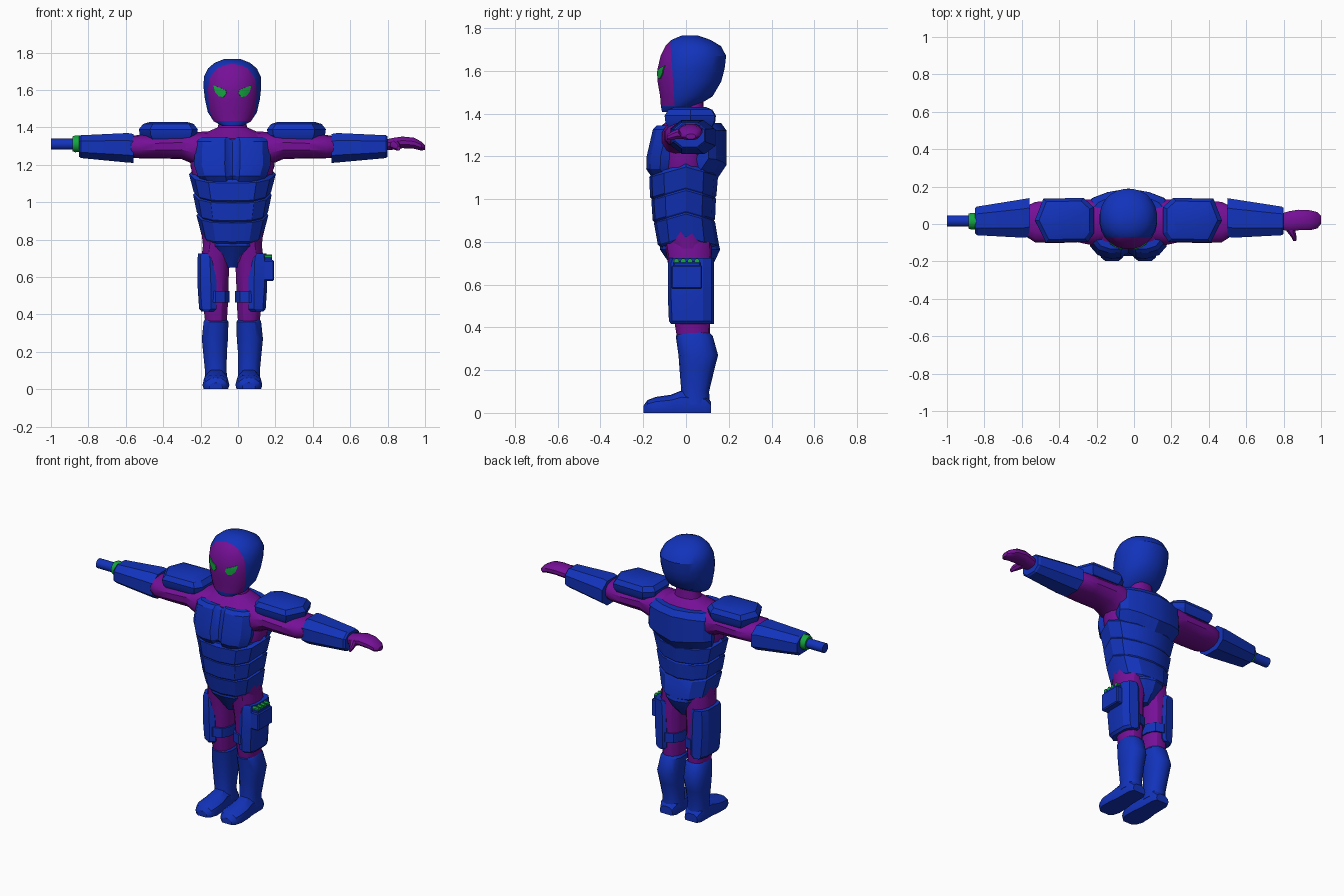
import bpy, bmesh, math
from mathutils import Vector
from mathutils.bvhtree import BVHTree

CX = -0.03  # body centre line


def material(name, rgb):
    m = bpy.data.materials.new(name)
    m.diffuse_color = (*rgb, 1)
    return m


BLUE = material("armour blue", (0.006, 0.033, 0.50))
PURPLE = material("suit purple", (0.18, 0.005, 0.31))
GREEN = material("bright green", (0.007, 0.38, 0.05))


def finish(bm, name, mats, angle=32):
    bmesh.ops.recalc_face_normals(bm, faces=bm.faces)
    me = bpy.data.meshes.new(name)
    bm.to_mesh(me)
    bm.free()
    ob = bpy.data.objects.new(name, me)
    bpy.context.collection.objects.link(ob)
    for m in mats:
        me.materials.append(m)
    bpy.ops.object.select_all(action='DESELECT')
    ob.select_set(True)
    bpy.context.view_layer.objects.active = ob
    bpy.ops.object.shade_smooth_by_angle(angle=math.radians(angle))
    return ob


def loft_bm(rings):
    bm = bmesh.new()
    vs = [[bm.verts.new(p) for p in r] for r in rings]
    n = len(rings[0])
    for a, b in zip(vs, vs[1:]):
        for i in range(n):
            j = (i + 1) % n
            bm.faces.new((a[i], a[j], b[j], b[i]))
    bm.faces.new(vs[0])
    bm.faces.new(vs[-1])
    return bm


def loft(name, rings, mat, side=1, angle=32, cx=CX):
    rings = [[(cx + side * p[0], p[1], p[2]) for p in r] for r in rings]
    return finish(loft_bm(rings), name, [mat], angle)


def oval(n, a0, a1, b0, b1, power=1.0):
    """Superellipse points between two extents on each axis."""
    out = []
    for i in range(n):
        t = 2 * math.pi * (i + 0.5) / n
        c, s = math.cos(t), math.sin(t)
        c = math.copysign(abs(c) ** power, c)
        s = math.copysign(abs(s) ** power, s)
        out.append(((a0 + a1) / 2 + c * (a1 - a0) / 2, (b0 + b1) / 2 + s * (b1 - b0) / 2))
    return out


def zring(z, x0, x1, y0, y1, n=14, power=0.85):
    return [(x, y, z) for x, y in oval(n, x0, x1, y0, y1, power)]


def xring(x, y0, y1, z0, z1, n=14, power=0.85):
    return [(x, y, z) for y, z in oval(n, y0, y1, z0, z1, power)]


def mirrored(half):
    """Close a half outline that starts and ends on the centre line."""
    return half + [(-x, y) for x, y in half[-2:0:-1]]


def band_ring(z, w, f, b, droop=0.045):
    """Angular waist section, keeled at the back, drooping front and back."""
    half = [(0, f), (0.55 * w, f + 0.012), (0.86 * w, f * 0.6), (w, 0.0),
            (0.88 * w, b * 0.55), (0.5 * w, b * 0.88), (0, b)]
    return [(x, y, z - droop * abs(y) / 0.16) for x, y in mirrored(half)]


# --- Torso suit, neck and shoulders
loft("torso_suit", [zring(z, -w, w, f, b, 18) for z, w, f, b in (
    (0.68, 0.10, -0.06, 0.10), (0.73, 0.155, -0.09, 0.12), (0.82, 0.165, -0.115, 0.12),
    (1.00, 0.18, -0.12, 0.11), (1.14, 0.215, -0.13, 0.12), (1.25, 0.235, -0.13, 0.13),
    (1.34, 0.20, -0.12, 0.13), (1.37, 0.15, -0.08, 0.11), (1.40, 0.08, -0.045, 0.085),
    (1.48, 0.06, -0.035, 0.08))], PURPLE)

# --- Rib bands
for i, (z0, z1, w0, w1, f0, f1, b0, b1) in enumerate((
        (1.165, 1.04, 0.232, 0.207, -0.172, -0.168, 0.150, 0.142),
        (1.055, 0.93, 0.210, 0.190, -0.162, -0.156, 0.140, 0.136),
        (0.945, 0.81, 0.192, 0.165, -0.150, -0.132, 0.136, 0.155))):
    loft(f"rib_band_{i + 1}", [
        band_ring(z0, w0 - 0.014, f0 + 0.012, b0 - 0.01), band_ring(z0 - 0.015, w0, f0, b0),
        band_ring(z1 + 0.015, w1, f1, b1), band_ring(z1, w1 - 0.012, f1 + 0.012, b1 - 0.01)], BLUE, angle=25)

# --- Pelvis guard
loft("pelvis_guard", [band_ring(z, w, f, b, 0) for z, w, f, b in (
    (0.83, 0.150, -0.118, 0.140), (0.765, 0.135, -0.122, 0.160), (0.71, 0.085, -0.085, 0.135),
    (0.65, 0.035, -0.05, 0.085))], BLUE, angle=25)


# --- Chest plate with a centre groove, and keeled back plate
def chest_ring(z, w, f):
    half = [(0, f + 0.028), (0.09 * w, f + 0.022), (0.2 * w, f + 0.002), (0.5 * w, f),
            (0.8 * w, f + 0.018), (w, f + 0.065), (0.9 * w, -0.03), (0, -0.03)]
    return [(x, y, z) for x, y in mirrored(half)]


def back_ring(z, w, b):
    half = [(0, b), (0.5 * w, b - 0.02), (0.85 * w, b - 0.05), (w, b - 0.085),
            (0.9 * w, 0.03), (0, 0.03)]
    return [(x, y, z - 0.03 * (1 - abs(x) / w) * (z < 1.2)) for x, y in mirrored(half)]


loft("chest_plate", [chest_ring(*r) for r in (
    (1.345, 0.185, -0.135), (1.325, 0.20, -0.155), (1.20, 0.205, -0.184),
    (1.14, 0.185, -0.186), (1.11, 0.16, -0.165))], BLUE, angle=25)
loft("back_plate", [back_ring(*r) for r in (
    (1.355, 0.19, 0.165), (1.32, 0.22, 0.190), (1.19, 0.225, 0.190), (1.13, 0.20, 0.150))], BLUE, angle=25)

# --- Head: helmet shell with the mask cut into its front
bm = loft_bm([[(x + CX, y, z) for x, y, z in zring(z, -w, w, f, b, 24, 0.95)] for z, w, f, b in (
    (1.408, 0.055, -0.112, -0.03), (1.432, 0.10, -0.118, 0.045), (1.48, 0.132, -0.122, 0.125),
    (1.55, 0.148, -0.134, 0.166), (1.61, 0.155, -0.134, 0.182), (1.67, 0.154, -0.120, 0.189),
    (1.715, 0.132, -0.098, 0.165), (1.745, 0.096, -0.068, 0.115), (1.765, 0.045, -0.02, 0.055))])
mask_no = Vector((0, -1, -0.07)).normalized()
mask_co = Vector((0, -0.064, 1.6))
for co, no in ((mask_co, mask_no), (Vector((0, 0, 1.435)), Vector((0, 0, 1)))):
    bmesh.ops.bisect_plane(bm, geom=bm.verts[:] + bm.edges[:] + bm.faces[:], plane_co=co, plane_no=no)
for f in bm.faces:
    c = f.calc_center_median()
    f.material_index = int((c - mask_co).dot(mask_no) > 0 and c.z > 1.435)
surface = BVHTree.FromBMesh(bm)
finish(bm, "helmet_and_mask", [BLUE, PURPLE])

# --- Eyes: thin plates laid on the mask
outline = [(0.10, 1.625), (0.065, 1.612), (0.035, 1.60), (0.03, 1.582), (0.045, 1.563),
           (0.07, 1.565), (0.09, 1.588), (0.095, 1.605)]
for side, label in ((1, "right"), (-1, "left")):
    bm = bmesh.new()
    pts = [(0.066, 1.588)] + [(0.066 + (x - 0.066) * 0.5, 1.588 + (z - 1.588) * 0.5) for x, z in outline] + outline
    vs = []
    for x, z in pts:
        hit = surface.ray_cast(Vector((CX + side * x, -1, z)), Vector((0, 1, 0)))[0]
        vs.append(bm.verts.new(hit + Vector((side * 0.002, -0.005, 0))))
    n = len(outline)
    for i in range(n):
        j = (i + 1) % n
        bm.faces.new((vs[0], vs[1 + i], vs[1 + j]))
        bm.faces.new((vs[1 + i], vs[1 + n + i], vs[1 + n + j], vs[1 + j]))
    bmesh.ops.recalc_face_normals(bm, faces=bm.faces)
    if sum(f.normal.y for f in bm.faces) > 0:
        bmesh.ops.reverse_faces(bm, faces=bm.faces)
    bmesh.ops.solidify(bm, geom=bm.faces[:], thickness=0.006)
    finish(bm, f"eye_{label}", [GREEN])

# --- Limbs, built once per side
for s, label in ((1, "right"), (-1, "left")):
    # Upper arm
    loft(f"upper_arm_{label}", [xring(*r) for r in (
        (0.10, -0.10, 0.12, 1.14, 1.38), (0.20, -0.115, 0.135, 1.20, 1.375), (0.27, -0.10, 0.13, 1.23, 1.37),
        (0.40, -0.105, 0.13, 1.235, 1.36), (0.50, -0.10, 0.12, 1.235, 1.36), (0.56, -0.06, 0.09, 1.24, 1.35))],
        PURPLE, s)
    # Shoulder pad
    pad = [(0.185, -0.05), (0.215, -0.095), (0.44, -0.10), (0.50, 0.02), (0.455, 0.135), (0.24, 0.14), (0.185, 0.09)]
    loft(f"shoulder_pad_{label}", [
        [(0.34 + (x - 0.34) * k, 0.02 + (y - 0.02) * k, z) for x, y in pad]
        for k, z in ((0.86, 1.335), (0.97, 1.36), (1.0, 1.39), (0.86, 1.418), (0.62, 1.43))], BLUE, s, 25)
    # Forearm guard
    end = 0.83 if s > 0 else 0.82
    loft(f"forearm_guard_{label}", [xring(*r, 8, 0.8) for r in (
        (0.53, -0.075, 0.145, 1.205, 1.37), (0.56, -0.08, 0.14, 1.207, 1.375),
        (end - 0.01, -0.065, 0.098, 1.232, 1.362), (end, -0.055, 0.09, 1.24, 1.355))], BLUE, s, 25)
    # Leg suit
    loft(f"leg_suit_{label}", [zring(*r) for r in (
        (0.80, 0.01, 0.155, -0.10, 0.12), (0.70, 0.012, 0.168, -0.085, 0.12), (0.60, 0.018, 0.168, -0.07, 0.12),
        (0.46, 0.022, 0.158, -0.06, 0.115), (0.34, 0.03, 0.145, -0.04, 0.11))], PURPLE, s)
    # Thigh guard
    loft(f"thigh_guard_{label}", [
        [(a, -0.07 + d, z), (a + 0.03, -0.085 + d, z), (b - 0.015, -0.07 + d, z), (b, -0.03, z), (b, 0.08, z),
         (b - 0.02, 0.12, z), (a + 0.02, 0.13, z), (a, 0.12, z)]
        for z, a, b, d in ((0.725, 0.10, 0.183, 0.01), (0.70, 0.09, 0.186, 0), (0.55, 0.085, 0.186, 0),
                           (0.43, 0.085, 0.178, 0.005), (0.415, 0.10, 0.165, 0.015))], BLUE, s, 25)
    # Thigh strap
    loft(f"thigh_strap_{label}", [zring(z, 0.012, 0.168, -0.08, 0.127, 10) for z in (0.465, 0.525)], BLUE, s)
    # Boot shaft
    loft(f"boot_{label}", [zring(*r) for r in (
        (0.375, 0.03, 0.148, -0.035, 0.11), (0.36, 0.02, 0.155, -0.048, 0.125), (0.27, 0.022, 0.165, -0.035, 0.15),
        (0.20, 0.028, 0.158, -0.03, 0.132), (0.10, 0.03, 0.148, -0.022, 0.108), (0.04, 0.025, 0.15, -0.03, 0.112))],
        BLUE, s)
    # Foot, flat underneath
    loft(f"foot_{label}", [
        [(0.088 + u * w, y, h * v) for u, v in ((-0.9, 0), (-1, 0.3), (-0.9, 0.7), (-0.5, 0.96), (0, 1),
                                               (0.5, 0.96), (0.9, 0.7), (1, 0.3), (0.9, 0))]
        for y, w, h in ((0.118, 0.045, 0.05), (0.09, 0.06, 0.09), (-0.02, 0.062, 0.105), (-0.07, 0.07, 0.085),
                        (-0.14, 0.072, 0.075), (-0.18, 0.058, 0.06), (-0.198, 0.035, 0.035))], BLUE, s)

# --- Hand and thumb on one arm
loft("hand", [xring(*r, 12) for r in (
    (0.78, -0.03, 0.055, 1.275, 1.335), (0.83, -0.04, 0.07, 1.28, 1.345), (0.88, -0.035, 0.078, 1.288, 1.352),
    (0.94, -0.035, 0.075, 1.285, 1.346), (0.98, -0.025, 0.065, 1.275, 1.325), (1.0, 0.0, 0.045, 1.28, 1.305))],
    PURPLE, cx=0)
loft("thumb", [[(x, y, z) for x, z in oval(8, x0, x1, z0, z1)] for y, x0, x1, z0, z1 in (
    (0.0, 0.80, 0.87, 1.28, 1.34), (-0.04, 0.815, 0.865, 1.28, 1.33), (-0.07, 0.84, 0.87, 1.275, 1.315),
    (-0.09, 0.85, 0.868, 1.275, 1.30))], PURPLE, cx=0)

# --- Wrist ring and barrel on the other arm
loft("wrist_ring", [xring(x, 0.015 - r, 0.015 + r, 1.312 - r, 1.312 + r, 16, 1) for x, r in (
    (-0.84, 0.044), (-0.87, 0.046), (-0.885, 0.040))], GREEN, cx=0)
loft("barrel", [xring(x, -0.015, 0.045, 1.28, 1.34, 16, 1) for x in (-0.86, -1.0)], BLUE, cx=0)


# --- Hip pouch with a row of cartridges
def box(name, x0, x1, y0, y1, z0, z1, mat):
    bm = bmesh.new()
    bmesh.ops.create_cube(bm, size=1)
    for v in bm.verts:
        v.co = ((x0 + x1) / 2 + v.co.x * (x1 - x0), (y0 + y1) / 2 + v.co.y * (y1 - y0),
                (z0 + z1) / 2 + v.co.z * (z1 - z0))
    bmesh.ops.bevel(bm, geom=bm.edges[:], offset=0.006, segments=1, affect='EDGES')
    finish(bm, name, [mat], 25)


box("pouch", 0.115, 0.193, -0.068, 0.076, 0.58, 0.69, BLUE)
box("pouch_lid", 0.115, 0.183, -0.06, 0.068, 0.68, 0.708, BLUE)
for i in range(4):
    y = -0.045 + i * 0.032
    loft(f"cartridge_{i + 1}", [xring(x, y - 0.013, y + 0.013, 0.698, 0.722, 8, 1) for x in (0.13, 0.182)], GREEN, cx=0)
